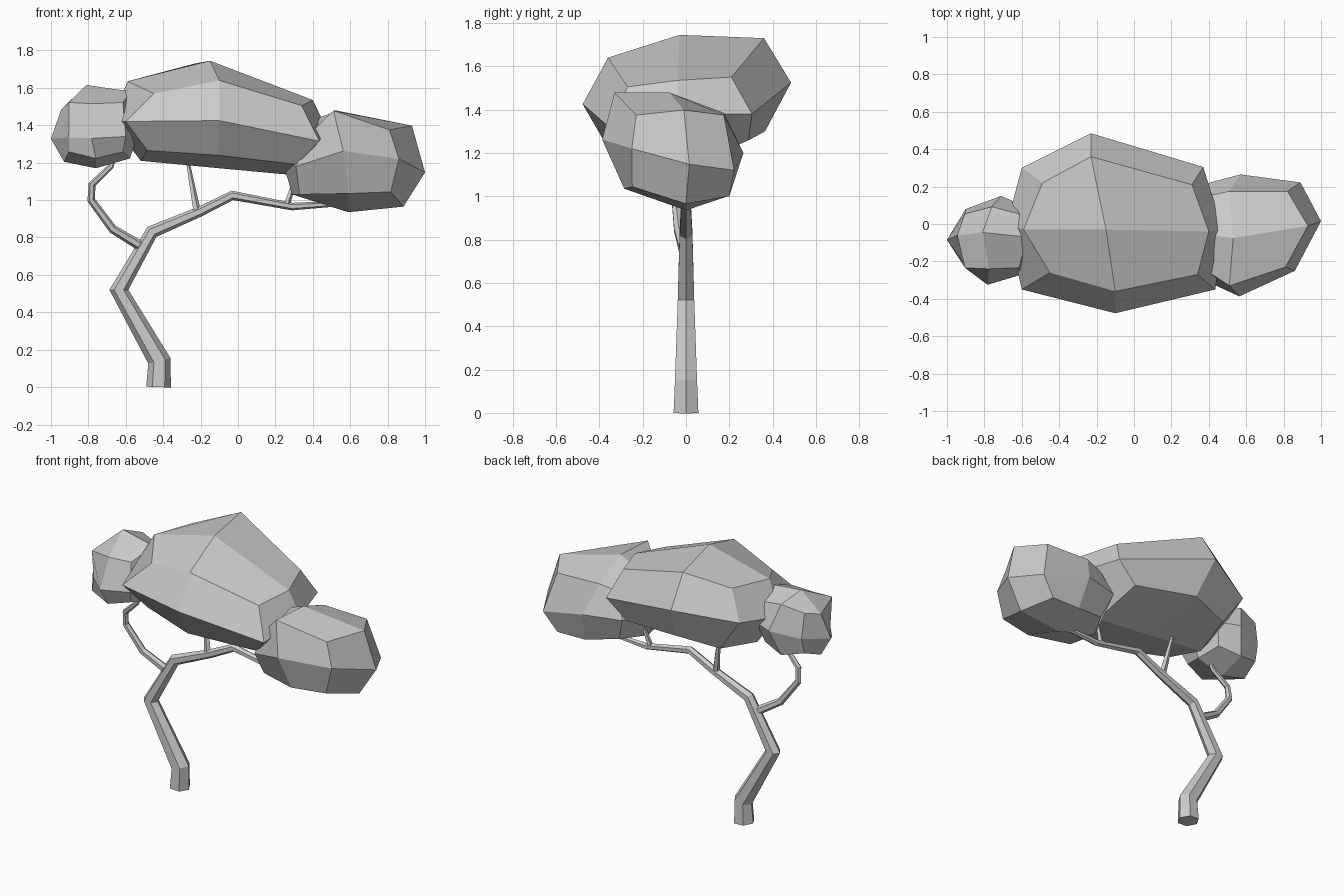
import bpy, bmesh, math
from mathutils import Vector


def add_object(name, bm):
    bmesh.ops.recalc_face_normals(bm, faces=bm.faces)
    mesh = bpy.data.meshes.new(name)
    bm.to_mesh(mesh)
    bm.free()
    obj = bpy.data.objects.new(name, mesh)
    bpy.context.collection.objects.link(obj)
    return obj


def limb(name, path, sides=6):
    """Tapered faceted tube; path is a list of (x, y, z, radius)."""
    bm = bmesh.new()
    pts = [Vector(p[:3]) for p in path]
    rings = []
    for i, p in enumerate(pts):
        a = (p - pts[i - 1]).normalized() if i else None
        b = (pts[i + 1] - p).normalized() if i < len(pts) - 1 else None
        t = ((a or b) + (b or a)).normalized()
        miter = 1 / max(0.6, t.dot(a or b))
        u = Vector((0, 1, 0)).cross(t).normalized()
        v = t.cross(u)
        r = path[i][3]
        ring = []
        for k in range(sides):
            ang = 2 * math.pi * k / sides
            ring.append(bm.verts.new(p + u * (r * miter * math.cos(ang)) + v * (r * math.sin(ang))))
        rings.append(ring)
    for lo, hi in zip(rings, rings[1:]):
        for k in range(sides):
            n = (k + 1) % sides
            bm.faces.new((lo[k], lo[n], hi[n], hi[k]))
    bm.faces.new(rings[0])
    bm.faces.new(rings[-1])
    return add_object(name, bm)


def foliage(name, center, radii, moved):
    """Rounded 24-quad cube; 'moved' places chosen points, keyed by x/y/z side."""
    bm = bmesh.new()
    bmesh.ops.create_cube(bm, size=2)
    bmesh.ops.subdivide_edges(bm, edges=bm.edges[:], cuts=1, use_grid_fill=True)
    for v in bm.verts:
        signs = [round(c) for c in v.co]
        key = "".join("-0+"[s + 1] for s in signs)
        scale = {1: 1.0, 2: 0.76, 3: 0.6}[sum(map(abs, signs))]
        pos = [c + r * s * scale for c, r, s in zip(center, radii, signs)]
        v.co = moved.get(key, pos)
    return add_object(name, bm)


# Bent trunk running into the long right-hand bough
limb("trunk", [(-0.425, 0, 0, 0.066), (-0.42, 0, 0.14, 0.059),
               (-0.637, 0, 0.52, 0.044), (-0.46, 0, 0.83, 0.034),
               (-0.2, 0, 0.94, 0.027), (-0.03, 0, 1.025, 0.024),
               (0.29, 0, 0.965, 0.02), (0.6, 0, 0.985, 0.013)])

# Side branches
limb("left_branch", [(-0.53, -0.01, 0.76, 0.027), (-0.67, -0.035, 0.845, 0.023),
                     (-0.785, -0.05, 1.0, 0.02), (-0.78, -0.06, 1.085, 0.018),
                     (-0.68, -0.08, 1.18, 0.015), (-0.65, -0.08, 1.26, 0.01)])
limb("middle_branch", [(-0.22, 0, 0.935, 0.022), (-0.27, 0.04, 1.21, 0.01)], 5)
limb("right_branch", [(0.26, 0, 0.975, 0.018), (0.31, 0.02, 1.13, 0.01)], 5)

# Main canopy, sloping down to the right
foliage("main_foliage", (-0.11, 0, 1.42), (0.57, 0.48, 0.27), {
    "00+": (-0.15, -0.03, 1.745), "0++": (-0.23, 0.36, 1.73),
    "0+0": (-0.23, 0.485, 1.525), "0-+": (-0.1, -0.36, 1.64),
    "0-0": (-0.1, -0.477, 1.425), "-0+": (-0.59, -0.03, 1.635),
    "+0+": (0.4, -0.04, 1.535), "-++": (-0.49, 0.22, 1.64),
    "+++": (0.31, 0.21, 1.55), "--+": (-0.45, -0.26, 1.57),
    "+-+": (0.34, -0.27, 1.505), "--0": (-0.6, -0.35, 1.42),
    "+-0": (0.435, -0.35, 1.315), "-+0": (-0.6, 0.3, 1.47),
    "++0": (0.37, 0.305, 1.38), "---": (-0.485, -0.25, 1.265),
    "0--": (-0.11, -0.37, 1.24), "+--": (0.315, -0.25, 1.19),
    "-0-": (-0.52, 0, 1.21), "00-": (-0.1, 0, 1.17),
    "+0-": (0.28, 0, 1.135), "0+-": (-0.18, 0.365, 1.3),
    "+00": (0.475, -0.03, 1.38)})

# Right clump
foliage("right_foliage", (0.6, -0.05, 1.2), (0.36, 0.33, 0.26), {
    "00+": (0.53, -0.075, 1.478), "0-+": (0.51, -0.33, 1.478),
    "0-0": (0.563, -0.387, 1.262), "+0+": (0.93, -0.01, 1.398),
    "+00": (1.0, 0.015, 1.148), "+0-": (0.885, 0, 0.965),
    "00-": (0.59, 0, 0.935), "+-0": (0.86, -0.25, 1.22),
    "+-+": (0.81, -0.23, 1.375), "0++": (0.51, 0.175, 1.385),
    "+++": (0.82, 0.175, 1.375), "++0": (0.89, 0.222, 1.12),
    "0+0": (0.57, 0.265, 1.2), "0--": (0.59, -0.285, 1.035),
    "++-": (0.8, 0.2, 1.0), "---": (0.33, -0.2, 1.03),
    "--0": (0.31, -0.27, 1.18), "-0-": (0.29, -0.02, 1.03)})

# Left clump
foliage("left_foliage", (-0.76, -0.09, 1.39), (0.24, 0.24, 0.22), {
    "00+": (-0.81, -0.045, 1.615), "0-0": (-0.783, -0.325, 1.33),
    "0-+": (-0.775, -0.24, 1.515), "-00": (-1.0, -0.085, 1.328),
    "-0+": (-0.945, -0.06, 1.485), "-0-": (-0.93, -0.08, 1.205),
    "--0": (-0.905, -0.215, 1.335), "-+0": (-0.9, 0.08, 1.36),
    "+0+": (-0.57, -0.07, 1.58), "+-0": (-0.6, -0.27, 1.34),
    "0+0": (-0.71, 0.15, 1.39)})
